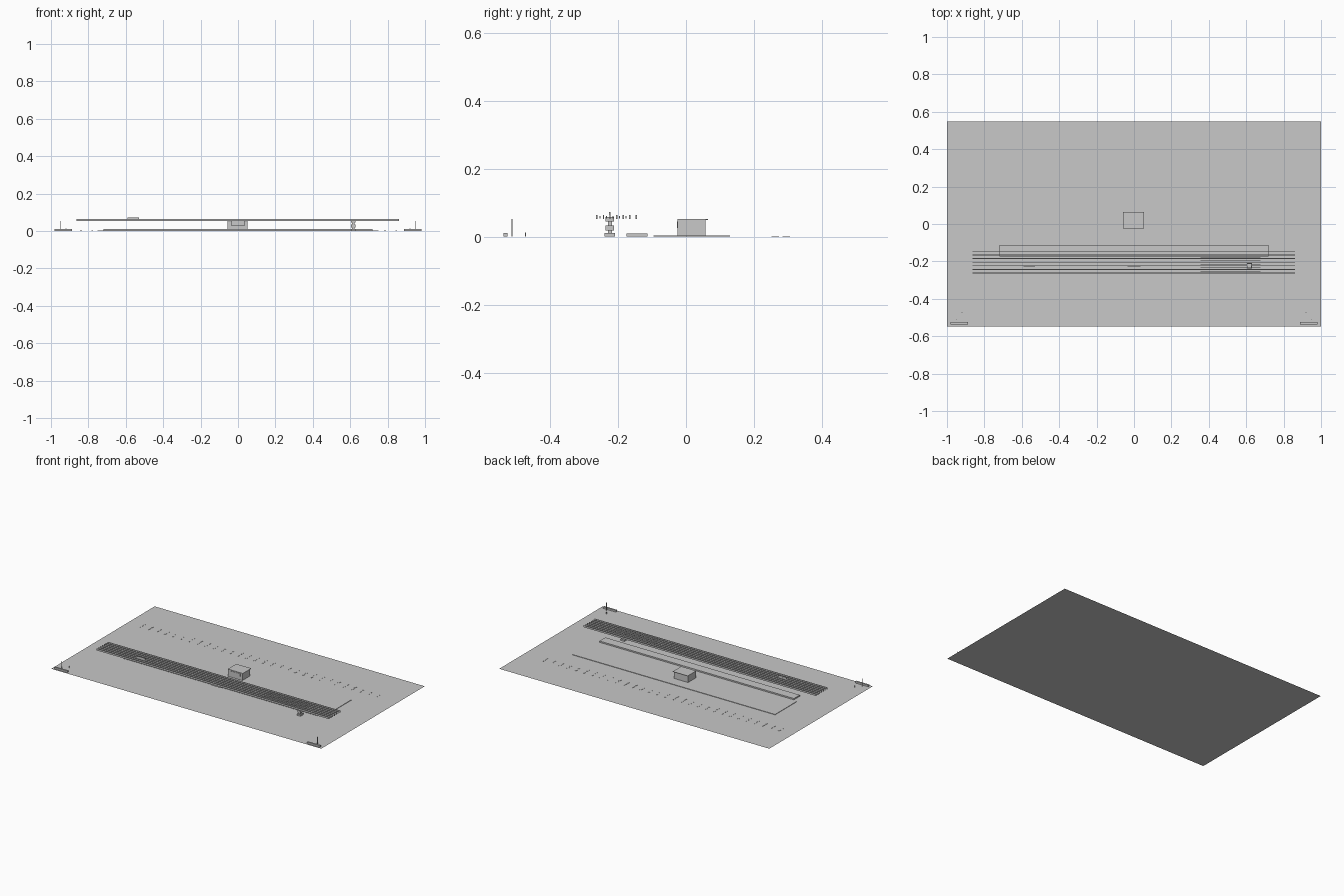
import bpy
import bmesh
from mathutils import Matrix, Vector

cube = bpy.data.objects.get("Cube")
if cube:
    bpy.data.objects.remove(cube, do_unlink=True)

grey = bpy.data.materials.new("light_grey")
grey.use_nodes = True
grey.diffuse_color = (0.58, 0.58, 0.58, 1)
grey.node_tree.nodes["Principled BSDF"].inputs["Base Color"].default_value = (0.58, 0.58, 0.58, 1)


def finish(name, bm):
    mesh = bpy.data.meshes.new(name)
    bm.to_mesh(mesh)
    bm.free()
    mesh.materials.append(grey)
    obj = bpy.data.objects.new(name, mesh)
    bpy.context.collection.objects.link(obj)
    return obj


def add_box(bm, x, y, z):
    """Add a box given its (min, max) range on each axis."""
    lo, hi = Vector((x[0], y[0], z[0])), Vector((x[1], y[1], z[1]))
    bmesh.ops.create_cube(bm, size=1, matrix=Matrix.Translation((lo + hi) / 2)
                          @ Matrix.Diagonal((hi - lo).to_4d()))


def boxes(name, *ranges):
    bm = bmesh.new()
    for r in ranges:
        add_box(bm, *r)
    return finish(name, bm)


# Ground sheet divided into rectangular paving fields
HALF_DEPTH = 0.547
bm = bmesh.new()
bmesh.ops.create_grid(bm, x_segments=1, y_segments=1, size=1,
                      matrix=Matrix.Diagonal((1, HALF_DEPTH, 1, 1)))
for axis, cuts in ((0, (-0.6, -0.15, 0.14, 0.6)),
                   (1, (-0.43, -0.26, -0.08, 0.09, 0.265, 0.435))):
    for c in cuts:
        point, normal = Vector(), Vector()
        point[axis], normal[axis] = c, 1
        bmesh.ops.bisect_plane(bm, geom=bm.verts[:] + bm.edges[:] + bm.faces[:],
                               plane_co=point, plane_no=normal)
finish("ground", bm)

# Raised central court and the long low platform beside it
boxes("central_court", ((-0.75, 0.75), (-0.095, 0.129), (0, 0.003)))
boxes("long_platform", ((-0.72, 0.72), (-0.175, -0.113), (0, 0.009)))

# Small building with a thin roof and a raised door frame
boxes("building", ((-0.055, 0.05), (-0.025, 0.057), (0.003, 0.049)))
boxes("building_roof", ((-0.058, 0.053), (-0.025, 0.065), (0.049, 0.051)))
boxes("building_window", ((-0.035, 0.035), (-0.027, -0.025), (0.025, 0.044)))

# Canopy of long parallel beams, with extra battens over one bay
SPACING = 0.0193
bm = bmesh.new()
for i in range(7):
    y = -0.264 + i * SPACING
    add_box(bm, (-0.863, 0.86), (y, y + 0.004), (0.052, 0.064))
finish("canopy_beams", bm)

bm = bmesh.new()
for i in range(5):
    y = -0.255 + i * SPACING
    add_box(bm, (0.355, 0.675), (y, y + 0.003), (0.053, 0.061))
finish("canopy_battens", bm)

# Segmented pillar below the canopy and little plates around it
boxes("canopy_pillar",
      ((0.603, 0.63), (-0.239, -0.209), (0, 0.01)),
      ((0.61, 0.623), (-0.23, -0.218), (0.01, 0.045)),
      ((0.605, 0.628), (-0.236, -0.212), (0.018, 0.033)),
      ((0.605, 0.628), (-0.236, -0.212), (0.044, 0.057)))
boxes("canopy_top_plate", ((-0.59, -0.53), (-0.226, -0.222), (0.064, 0.073)))
boxes("hanging_sign", ((-0.035, 0.035), (-0.228, -0.222), (0.025, 0.052)))

# Row of paired flat ground markers
bm = bmesh.new()
for i in range(30):
    x = -0.9 + i * 0.0602
    for y in (0.251, 0.284):
        add_box(bm, (x - 0.005, x + 0.005), (y, y + 0.022), (0, 0.001))
finish("ground_markers", bm)

# Low corner walls with poles, one set on each side of the front edge
for side, label in ((-1, "right"), (1, "left")):
    def span(a, b):
        return tuple(sorted((side * a, side * b)))
    boxes(label + "_corner_wall", (span(0.887, 0.982), (-0.537, -0.525), (0, 0.011)))
    boxes(label + "_corner_pole", (span(0.946, 0.949), (-0.513, -0.51), (0, 0.052)))
    boxes(label + "_corner_post", (span(0.918, 0.921), (-0.473, -0.47), (0, 0.012)))
